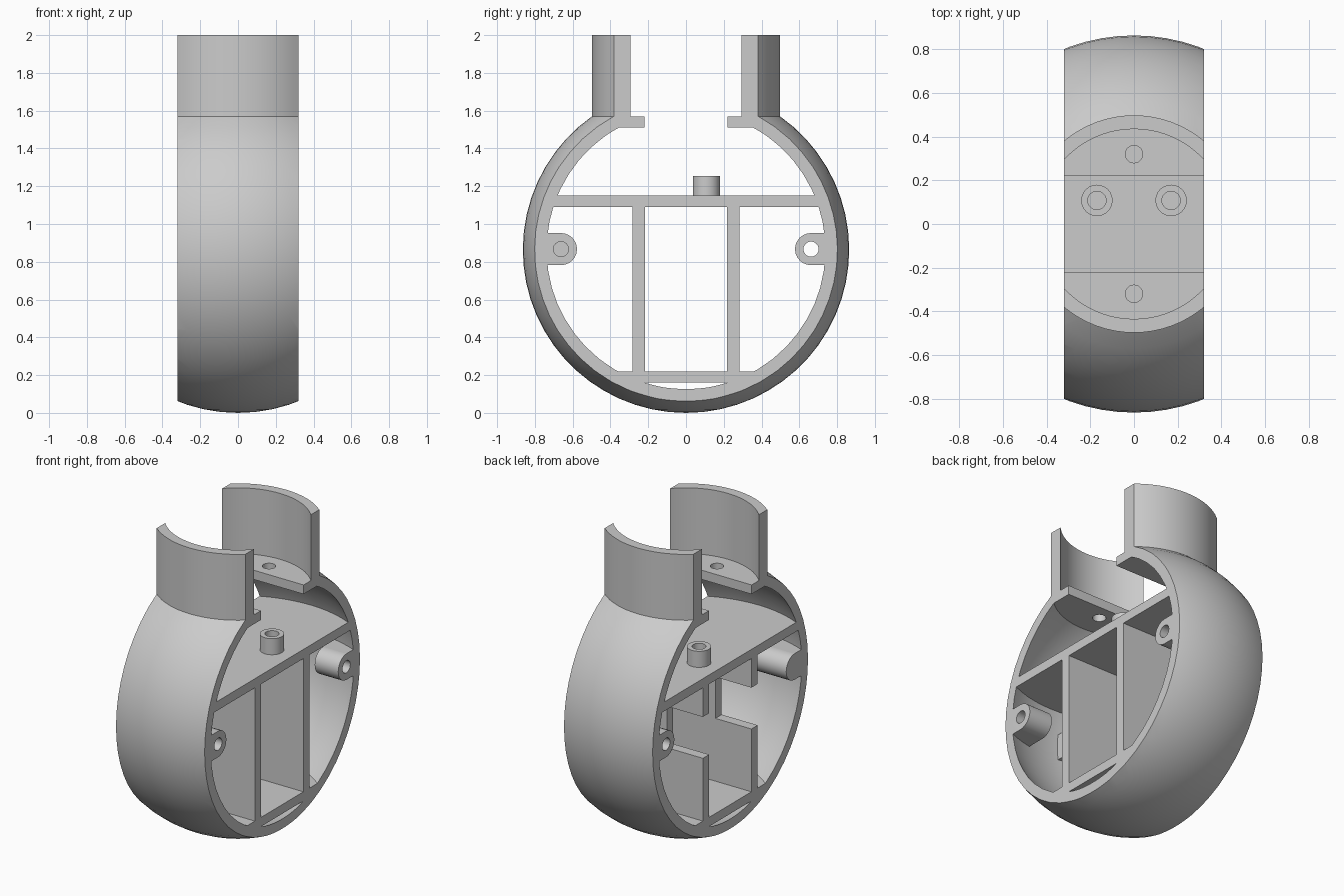
import bpy, bmesh
from math import sin, cos, asin, pi, sqrt, radians
from mathutils import Matrix, Vector

old = bpy.data.objects.get("Cube")
if old:
    bpy.data.objects.remove(old, do_unlink=True)

HALF = 0.32            # half width of the housing
MID = 0.864            # height of the sphere centre
R_OUT, R_IN = 0.864, 0.805
NECK_Z = 1.57

grey = bpy.data.materials.new("plain grey")
grey.use_nodes = True
grey.diffuse_color = (0.6, 0.6, 0.6, 1)
grey.node_tree.nodes["Principled BSDF"].inputs["Base Color"].default_value = (0.6, 0.6, 0.6, 1)


def finish(name, bm):
    bmesh.ops.recalc_face_normals(bm, faces=bm.faces)
    mesh = bpy.data.meshes.new(name)
    bm.to_mesh(mesh)
    bm.free()
    mesh.materials.append(grey)
    ob = bpy.data.objects.new(name, mesh)
    bpy.context.collection.objects.link(ob)
    return ob


def box(name, lo, hi):
    lo, hi = Vector(lo), Vector(hi)
    bm = bmesh.new()
    bmesh.ops.create_cube(bm, size=1)
    bmesh.ops.scale(bm, vec=hi - lo, verts=bm.verts)
    bmesh.ops.translate(bm, vec=(lo + hi) / 2, verts=bm.verts)
    return finish(name, bm)


def cylinder(name, centre, radius, depth, along_x=False, sides=24):
    bm = bmesh.new()
    turn = Matrix.Rotation(pi / 2, 4, 'Y') if along_x else Matrix.Identity(4)
    bmesh.ops.create_cone(bm, cap_ends=True, segments=sides, radius1=radius, radius2=radius,
                          depth=depth, matrix=Matrix.Translation(centre) @ turn)
    return finish(name, bm)


def ball(radius):
    bm = bmesh.new()
    bmesh.ops.create_uvsphere(bm, u_segments=64, v_segments=32, radius=radius,
                              matrix=Matrix.Translation((0, 0, MID)))
    return finish("trim_ball", bm)


def combine(ob, operation, tool):
    """Apply a boolean and throw the tool away."""
    tool.hide_render = True
    mod = ob.modifiers.new(operation, 'BOOLEAN')
    mod.operation, mod.solver, mod.object = operation, 'EXACT', tool
    bpy.context.view_layer.update()
    graph = bpy.context.evaluated_depsgraph_get()
    mesh = bpy.data.meshes.new_from_object(ob.evaluated_get(graph))
    ob.modifiers.clear()
    ob.data = mesh
    bpy.data.objects.remove(tool, do_unlink=True)


def smooth(ob):
    bpy.ops.object.select_all(action='DESELECT')
    ob.select_set(True)
    bpy.context.view_layer.objects.active = ob
    bpy.ops.object.shade_smooth_by_angle(angle=radians(30))


def arc(radius, steps=24):
    """Half profile from the south pole up to the neck."""
    top = asin((NECK_Z - MID) / radius)
    angles = [-pi / 2 + (top + pi / 2) * i / steps for i in range(steps + 1)]
    return [(radius * cos(a), MID + radius * sin(a)) for a in angles]


# Round shell with its collar, revolved then sliced flat on both sides
neck = sqrt(R_OUT ** 2 - (NECK_Z - MID) ** 2)
outline = arc(R_OUT) + [(neck, 2), (0.435, 2), (0.435, NECK_Z)] + arc(R_IN)[::-1]
bm = bmesh.new()
verts = [bm.verts.new((r, 0, z)) for r, z in outline]
edges = [bm.edges.new(pair) for pair in zip(verts, verts[1:])]
bmesh.ops.spin(bm, geom=verts + edges, cent=(0, 0, 0), axis=(0, 0, 1),
               angle=2 * pi, steps=72, use_merge=True)
bmesh.ops.remove_doubles(bm, verts=bm.verts, dist=0.0005)
shell = finish("shell_and_collar", bm)
combine(shell, 'INTERSECT', box("slice", (-HALF, -2, -1), (HALF, 2, 3)))
smooth(shell)

# Horizontal shelf and floor, trimmed to the round wall
for name, low, high in (("shelf", 1.09, 1.15), ("floor", 0.16, 0.22)):
    plate = box(name, (-HALF, -1, low), (HALF, 1, high))
    combine(plate, 'INTERSECT', ball(0.83))

for side, label in ((-1, "front"), (1, "back")):
    # Mounting flange under the collar, with a screw hole
    y1, y2 = sorted((side * 0.22, side * 0.8))
    flange = box(label + "_flange", (-HALF, y1, 1.51), (HALF, y2, NECK_Z))
    combine(flange, 'INTERSECT', ball(0.83))
    combine(flange, 'DIFFERENCE', cylinder("drill", (0, side * 0.32, 1.54), 0.04, 0.3))
    smooth(flange)

    # Upright divider with a notch open to one side
    y1, y2 = sorted((side * 0.218, side * 0.283))
    divider = box(label + "_divider", (-HALF, y1, 0.21), (HALF, y2, 1.1))
    combine(divider, 'DIFFERENCE', box("notch", (-1, y1 - 0.1, 0.63), (-0.06, y2 + 0.1, 0.9)))

    # Screw ears on the inner wall, one at each opening
    for x1, x2, end in ((0.15, HALF, "left"), (-HALF, -0.08, "right")):
        mid = (x1 + x2) / 2
        centre = (mid, side * 0.662, MID + 0.003)
        ear = cylinder(f"{label}_{end}_ear", centre, 0.085, x2 - x1, True)
        y1, y2 = sorted((side * 0.662, side * 0.9))
        combine(ear, 'UNION', box("root", (x1, y1, centre[2] - 0.085), (x2, y2, centre[2] + 0.085)))
        combine(ear, 'INTERSECT', ball(0.83))
        combine(ear, 'DIFFERENCE', cylinder("drill", centre, 0.04, 1, True))
        smooth(ear)

# Hollow pegs on the shelf
for x, label in ((-0.17, "right"), (0.17, "left")):
    peg = cylinder(label + "_peg", (x, 0.108, 1.195), 0.072, 0.12)
    combine(peg, 'DIFFERENCE', cylinder("drill", (x, 0.108, 1.25), 0.042, 0.19))
    smooth(peg)
